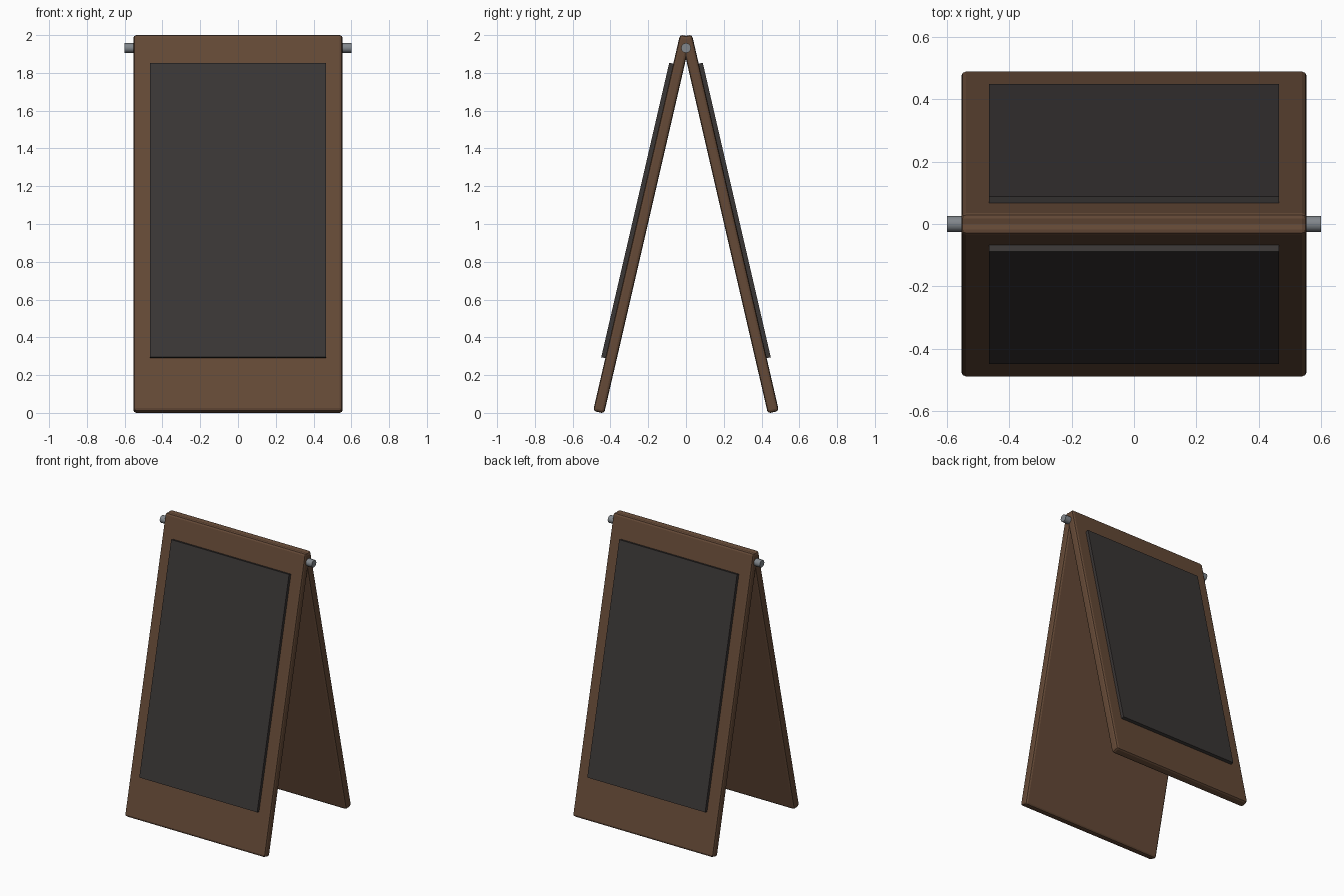
import bpy, math
from mathutils import Matrix

if "Cube" in bpy.data.objects:
    bpy.data.objects.remove(bpy.data.objects["Cube"])

TILT = math.radians(13)


def material(name, color):
    m = bpy.data.materials.new(name)
    m.diffuse_color = (*color, 1)
    m.use_nodes = True
    m.node_tree.nodes["Principled BSDF"].inputs["Base Color"].default_value = m.diffuse_color
    return m


wood = material("dark_wood", (0.13, 0.068, 0.038))
slate = material("slate", (0.042, 0.037, 0.036))
steel = material("steel", (0.22, 0.24, 0.26))


def box(name, size, offset, frame, mat, bevel=0):
    bpy.ops.mesh.primitive_cube_add(size=1)
    o = bpy.context.object
    o.name = name
    o.data.transform(Matrix.Translation(offset) @ Matrix.Diagonal((*size, 1)))
    o.matrix_world = frame
    o.data.materials.append(mat)
    if bevel:
        b = o.modifiers.new("chamfer", "BEVEL")
        b.width = bevel
        b.segments = 2
    return o


# Two leaning boards, each with a raised writing surface on its outer face
for side, turn in (("front", 0), ("back", math.pi)):
    frame = (Matrix.Rotation(turn, 4, 'Z')
             @ Matrix.Translation((0, -0.2325, 1.0))
             @ Matrix.Rotation(-TILT, 4, 'X'))
    box(side + "_board", (1.107, 0.06, 2.045), (0, 0, 0), frame, wood, 0.015)
    box(side + "_chalk_surface", (0.93, 0.04, 1.60), (0, -0.032, 0.064), frame, slate)

# Hinge rod through the top of both boards
bpy.ops.mesh.primitive_cylinder_add(vertices=12, radius=0.026, depth=1.2,
                                    location=(0, 0, 1.932),
                                    rotation=(0, math.pi / 2, 0))
rod = bpy.context.object
rod.name = "hinge_rod"
rod.data.materials.append(steel)
bpy.ops.object.shade_smooth_by_angle(angle=math.radians(40))
